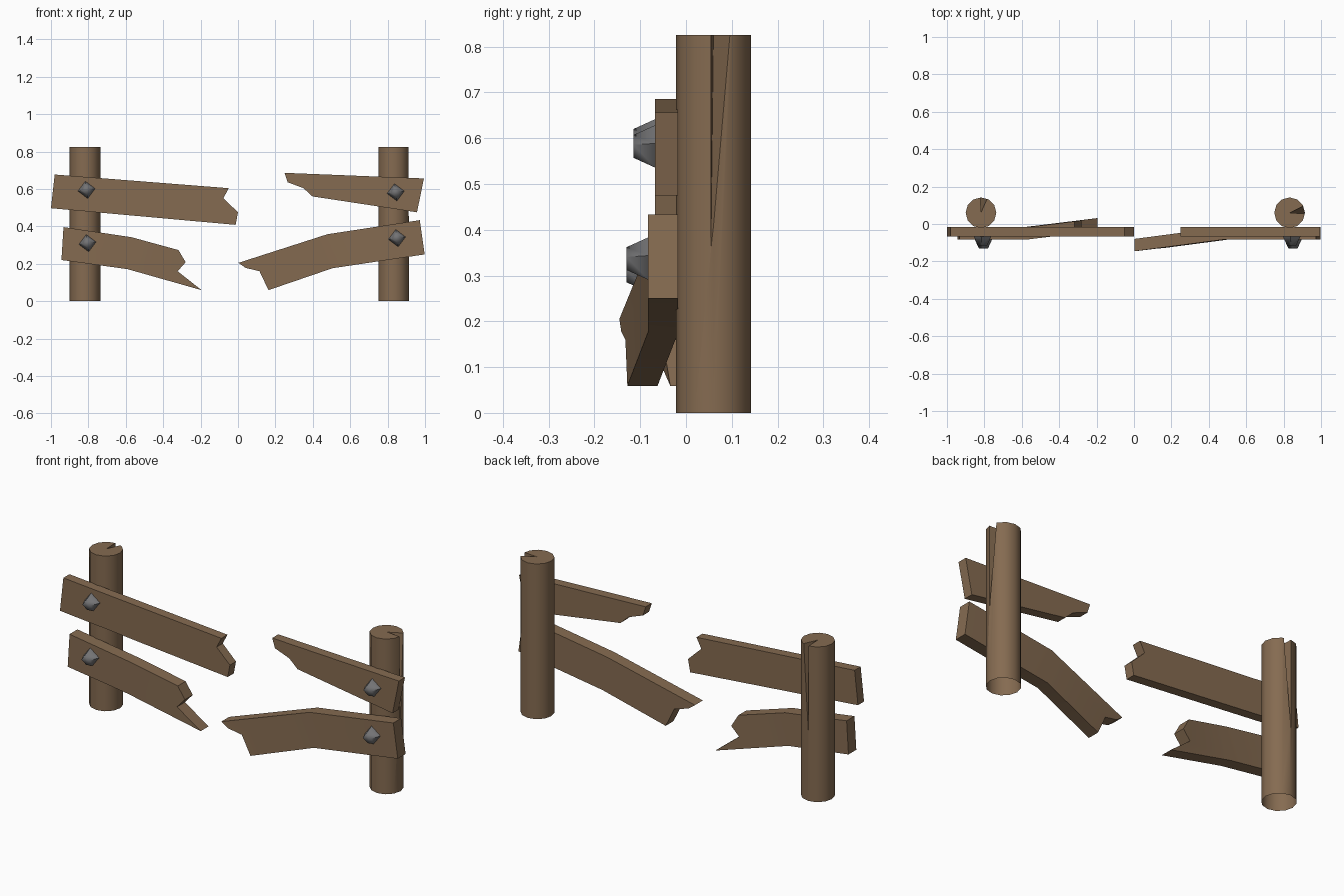
import bpy, bmesh, math
from mathutils import Vector

if "Cube" in bpy.data.objects:
    bpy.data.objects.remove(bpy.data.objects["Cube"])


def material(name, color):
    m = bpy.data.materials.new(name)
    m.diffuse_color = (*color, 1)
    m.use_nodes = True
    m.node_tree.nodes["Principled BSDF"].inputs["Base Color"].default_value = m.diffuse_color
    return m


WOOD = material("brown wood", (0.235, 0.147, 0.082))
METAL = material("grey metal", (0.17, 0.17, 0.175))


def make(name, bm, mat, angle=35):
    bmesh.ops.recalc_face_normals(bm, faces=bm.faces)
    me = bpy.data.meshes.new(name)
    bm.to_mesh(me)
    bm.free()
    ob = bpy.data.objects.new(name, me)
    bpy.context.collection.objects.link(ob)
    me.materials.append(mat)
    bpy.ops.object.select_all(action='DESELECT')
    ob.select_set(True)
    bpy.context.view_layer.objects.active = ob
    bpy.ops.object.shade_smooth_by_angle(angle=math.radians(angle))
    return ob


# Round post with a tapering split running down from the top
def post(name, cx, a0, a1):
    cy, r, h, split_z = 0.06, 0.082, 0.825, 0.35
    bm = bmesh.new()
    bmesh.ops.create_cone(bm, cap_ends=True, segments=12, radius1=r, radius2=r, depth=h)
    bmesh.ops.translate(bm, verts=bm.verts, vec=(cx, cy, h / 2))
    ob = make(name, bm, WOOD)

    def polar(deg, rad, z):
        a = math.radians(deg)
        return Vector((cx + rad * math.cos(a), cy + rad * math.sin(a), z))

    top = h + 0.01
    pts = [polar(0, 0, top), polar(a0, r * 1.3, top), polar(a1, r * 1.3, top),
           polar(a0, r, split_z)]
    bm = bmesh.new()
    bmesh.ops.convex_hull(bm, input=[bm.verts.new(p) for p in pts])
    cutter = make(name + "_split_cutter", bm, WOOD)
    mod = ob.modifiers.new("split", 'BOOLEAN')
    mod.operation, mod.solver, mod.object = 'DIFFERENCE', 'EXACT', cutter
    bpy.context.view_layer.objects.active = ob
    bpy.ops.object.modifier_apply(modifier=mod.name)
    bpy.data.objects.remove(cutter)
    # open underside
    bm = bmesh.new()
    bm.from_mesh(ob.data)
    low = [f for f in bm.faces if all(v.co.z < 0.001 for v in f.verts)]
    bmesh.ops.delete(bm, geom=low, context='FACES')
    return_name = ob.name
    bpy.data.objects.remove(ob)
    make(return_name, bm, WOOD)


post("left_post", -0.818, 92, 66)
post("right_post", 0.832, -4, 27)


# Plank: broken outline in x/z, extruded in y, optionally folded along a line
def plank(name, outline, front, back, fold=None, slope=0):
    bm = bmesh.new()
    face = bm.faces.new([bm.verts.new((x, front, z)) for x, z in outline])
    ext = bmesh.ops.extrude_face_region(bm, geom=[face], use_keep_orig=True)
    for v in ext["geom"]:
        if isinstance(v, bmesh.types.BMVert):
            v.co.y = back
    if fold:
        (x0, z0), (x1, z1), side = fold
        n = Vector((z0 - z1, 0, x1 - x0)).normalized()
        if n.x * side < 0:
            n = -n
        p = Vector((x0, 0, z0))
        bmesh.ops.bisect_plane(bm, geom=bm.verts[:] + bm.edges[:] + bm.faces[:],
                               dist=0.002, plane_co=p, plane_no=n)
        for v in bm.verts:
            v.co.y += slope * max(0, (v.co - p).dot(n))
    make(name, bm, WOOD)


plank("upper_left_plank",
      [(-0.98, 0.677), (-0.05, 0.604), (-0.078, 0.55), (0, 0.475),
       (-0.013, 0.408), (-1.0, 0.497)], -0.068, -0.017)
plank("lower_left_plank",
      [(-0.933, 0.396), (-0.57, 0.342), (-0.318, 0.273), (-0.28, 0.208),
       (-0.323, 0.16), (-0.195, 0.059), (-0.59, 0.171), (-0.944, 0.22)],
      -0.083, -0.017, ((-0.57, 0.342), (-0.59, 0.171), 1), 0.12)
plank("upper_right_plank",
      [(0.249, 0.686), (0.994, 0.656), (0.957, 0.475), (0.398, 0.56),
       (0.35, 0.604), (0.265, 0.636)], -0.068, -0.017)
plank("lower_right_plank",
      [(0.003, 0.205), (0.479, 0.358), (0.972, 0.433), (0.998, 0.25),
       (0.505, 0.176), (0.163, 0.059), (0.115, 0.16), (0.04, 0.178)],
      -0.083, -0.017, ((0.479, 0.358), (0.505, 0.176), -1), -0.127)

# Four-sided tapered bolts
for name, x, z, y in (("upper_left_bolt", -0.81, 0.595, -0.067),
                      ("lower_left_bolt", -0.805, 0.31, -0.082),
                      ("upper_right_bolt", 0.843, 0.582, -0.067),
                      ("lower_right_bolt", 0.85, 0.337, -0.082)):
    bm = bmesh.new()
    rings = []
    for rad, yy in ((0.047, y), (0.025, y - 0.048)):
        rings.append([bm.verts.new((x + rad * math.cos(a), yy, z + rad * math.sin(a)))
                      for a in (math.radians(8 + 90 * i) for i in range(4))])
    for i in range(4):
        j = (i + 1) % 4
        bm.faces.new((rings[0][i], rings[0][j], rings[1][j], rings[1][i]))
    bm.faces.new(rings[0])
    bm.faces.new(rings[1])
    make(name, bm, METAL, 75)
